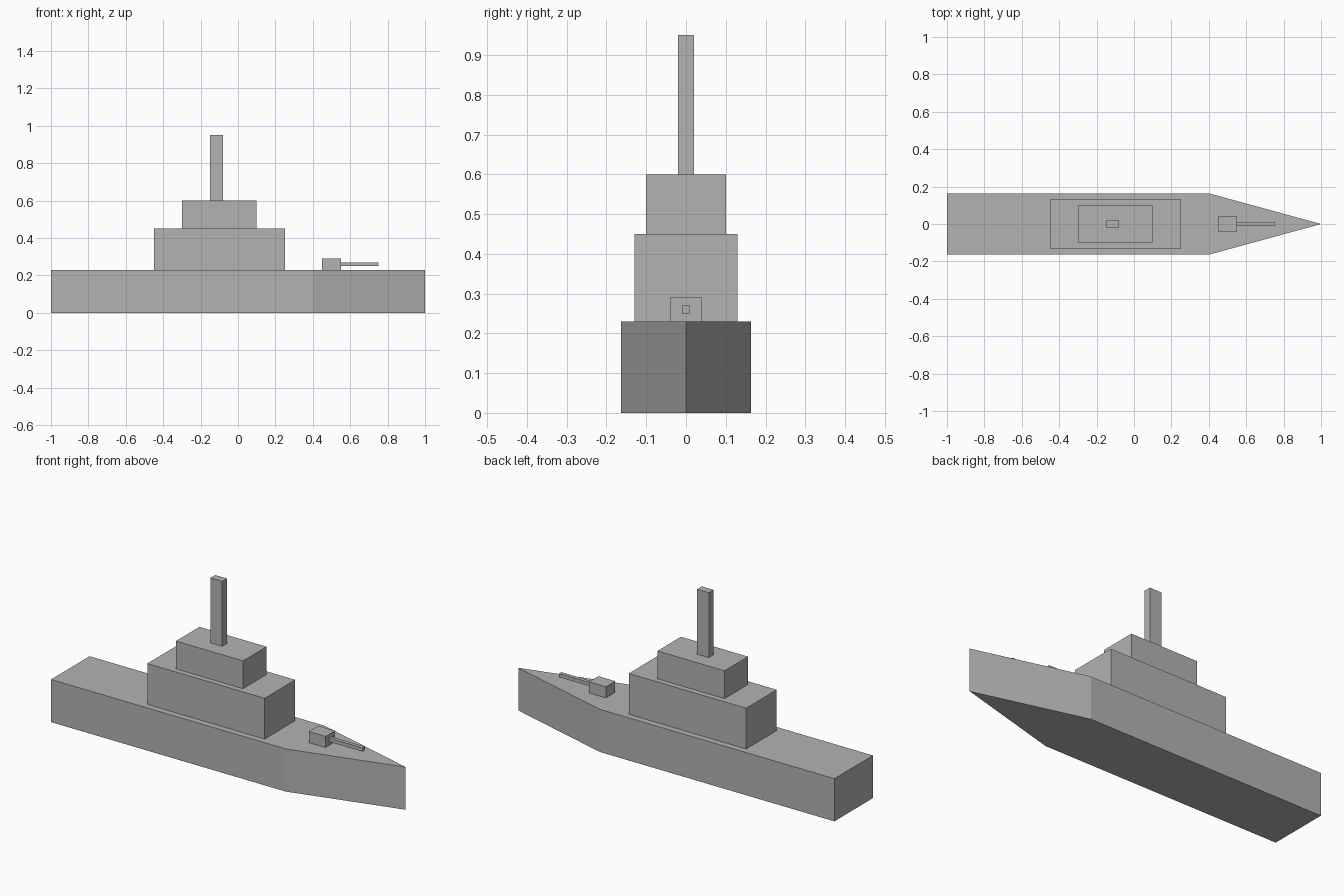
import bpy
import bmesh

if "Cube" in bpy.data.objects:
    bpy.data.objects.remove(bpy.data.objects["Cube"], do_unlink=True)

# Single flat grey paint
grey = bpy.data.materials.new("hull_grey")
grey.use_nodes = True
colour = (0.45, 0.45, 0.45, 1)
grey.diffuse_color = colour
grey.node_tree.nodes["Principled BSDF"].inputs["Base Color"].default_value = colour


def prism(name, outline, z0, z1):
    """Extrude a flat plan outline from z0 up to z1."""
    bm = bmesh.new()
    base = bm.faces.new([bm.verts.new((x, y, z0)) for x, y in outline])
    top = bmesh.ops.extrude_face_region(bm, geom=[base], use_keep_orig=True)["geom"]
    verts = [v for v in top if isinstance(v, bmesh.types.BMVert)]
    bmesh.ops.translate(bm, vec=(0, 0, z1 - z0), verts=verts)
    bmesh.ops.recalc_face_normals(bm, faces=bm.faces)
    mesh = bpy.data.meshes.new(name)
    bm.to_mesh(mesh)
    bm.free()
    mesh.materials.append(grey)
    obj = bpy.data.objects.new(name, mesh)
    bpy.context.collection.objects.link(obj)
    return obj


def block(name, x0, x1, half_width, z0, z1):
    """Box that is symmetric across the centreline."""
    w = half_width
    return prism(name, [(x0, -w), (x1, -w), (x1, w), (x0, w)], z0, z1)


# Hull with square stern and pointed bow
beam = 0.164
deck = 0.23
prism("hull", [(-1, -beam), (0.4, -beam), (1, 0), (0.4, beam), (-1, beam)], 0, deck)

# Stepped superstructure and mast
block("lower_superstructure", -0.45, 0.25, 0.13, deck, 0.45)
block("upper_superstructure", -0.30, 0.10, 0.10, 0.45, 0.60)
block("mast", -0.15, -0.08, 0.02, 0.60, 0.95)

# Foredeck gun
block("gun_turret", 0.45, 0.55, 0.04, deck, 0.29)
block("gun_barrel", 0.55, 0.75, 0.01, 0.25, 0.27)
